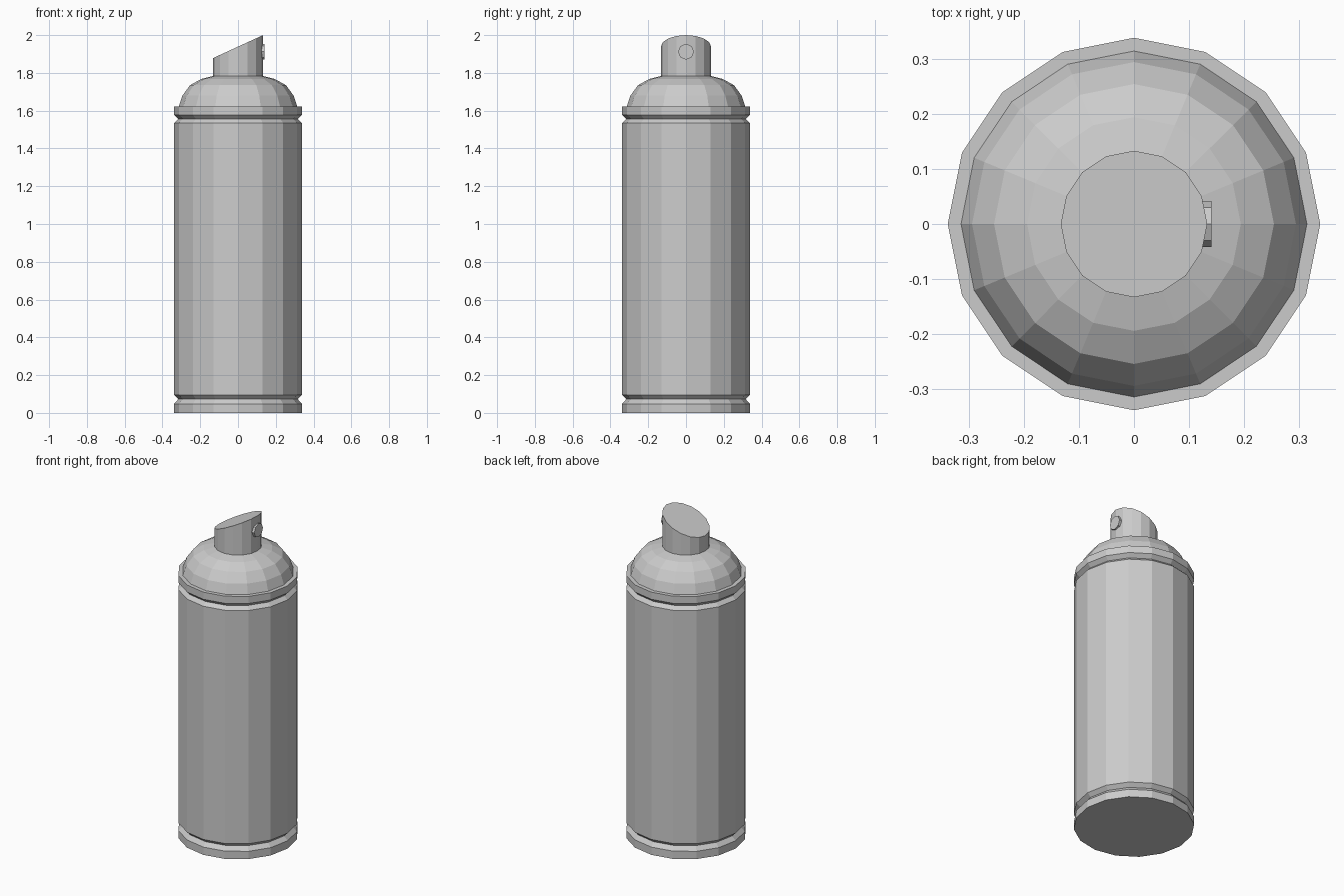
import bpy, bmesh, math
from mathutils import Matrix

SIDES = 16

default = bpy.data.objects.get("Cube")
if default:
    bpy.data.objects.remove(default, do_unlink=True)

# Single metal grey
grey = bpy.data.materials.new("metal_grey")
grey.use_nodes = True
colour = (0.6, 0.6, 0.6, 1)
grey.diffuse_color = colour
grey.node_tree.nodes["Principled BSDF"].inputs["Base Color"].default_value = colour


def finish(name, bm):
    bmesh.ops.recalc_face_normals(bm, faces=bm.faces)
    mesh = bpy.data.meshes.new(name)
    bm.to_mesh(mesh)
    bm.free()
    mesh.materials.append(grey)
    obj = bpy.data.objects.new(name, mesh)
    bpy.context.collection.objects.link(obj)
    return obj


def lathe(profile, sides=SIDES):
    """Faceted solid from (radius, height) points, closed at both ends."""
    bm = bmesh.new()
    rings = []
    for r, z in profile:
        angles = [math.tau * i / sides for i in range(sides)]
        rings.append([bm.verts.new((r * math.cos(a), r * math.sin(a), z)) for a in angles])
    for low, high in zip(rings, rings[1:]):
        for i in range(sides):
            j = (i + 1) % sides
            bm.faces.new((low[i], low[j], high[j], high[i]))
    bm.faces.new(rings[0][::-1])
    bm.faces.new(rings[-1])
    return bm


# Can body with a V groove near each end and a flat top rim
R, GROOVE = 0.338, 0.316
finish("can_body", lathe([
    (R, 0), (R, 0.048), (GROOVE, 0.073), (R, 0.095),
    (R, 1.535), (GROOVE, 1.556), (R, 1.578), (R, 1.622)]))

# Domed shoulder
finish("shoulder_dome", lathe([
    (0.314, 1.61), (0.314, 1.622), (0.294, 1.68),
    (0.254, 1.735), (0.194, 1.768), (0.125, 1.785)]))

# Spray button with a slanted top
CAP_R = 0.133
bm = lathe([(CAP_R, 1.76), (CAP_R, 1.939)])
for v in bm.verts:
    if v.co.z > 1.9:
        v.co.z += 0.459 * v.co.x
finish("spray_button", bm)

# Round nozzle on the tall side of the button
bm = lathe([(0.042, 0.1), (0.042, 0.141)], 8)
bm.transform(Matrix.Translation((0, 0, 1.912)) @ Matrix.Rotation(math.pi / 2, 4, 'Y'))
finish("nozzle", bm)
